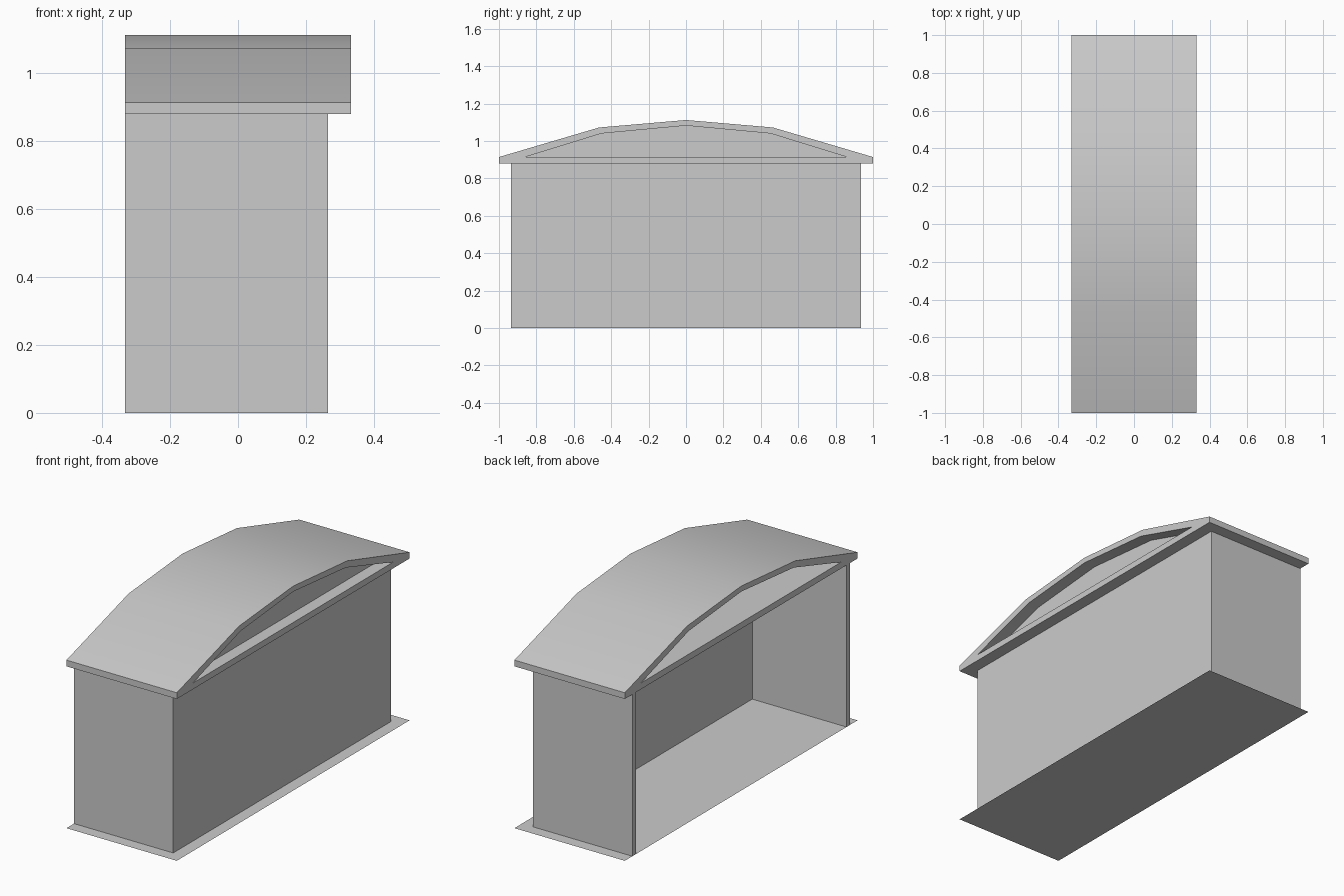
import bpy, bmesh, math

if "Cube" in bpy.data.objects:
    bpy.data.objects.remove(bpy.data.objects["Cube"])

# one flat colour
grey = bpy.data.materials.new("light grey")
grey.diffuse_color = (0.6, 0.6, 0.6, 1)
grey.use_nodes = True
grey.node_tree.nodes["Principled BSDF"].inputs["Base Color"].default_value = grey.diffuse_color


def make(name, bm):
    bmesh.ops.recalc_face_normals(bm, faces=bm.faces[:])
    me = bpy.data.meshes.new(name)
    bm.to_mesh(me)
    bm.free()
    me.materials.append(grey)
    ob = bpy.data.objects.new(name, me)
    bpy.context.collection.objects.link(ob)
    return ob


def extrude_x(name, pts, polys, x0, x1):
    """Extrude faces drawn in the y-z plane from x0 to x1."""
    bm = bmesh.new()
    vs = [bm.verts.new((x0, y, z)) for y, z in pts]
    faces = [bm.faces.new([vs[i] for i in p]) for p in polys]
    bmesh.ops.recalc_face_normals(bm, faces=faces)
    new = bmesh.ops.extrude_face_region(bm, geom=faces, use_keep_orig=True)["geom"]
    bmesh.ops.translate(bm, vec=(x1 - x0, 0, 0),
                        verts=[g for g in new if isinstance(g, bmesh.types.BMVert)])
    return make(name, bm)


def box(name, x0, x1, y0, y1, z0, z1):
    pts = [(y0, z0), (y1, z0), (y1, z1), (y0, z1)]
    return extrude_x(name, pts, [(0, 1, 2, 3)], x0, x1)


X, BACK, SIDE, EAVE, T = 0.332, 0.265, 0.935, 0.88, 0.03

# ground sheet
bm = bmesh.new()
bm.faces.new([bm.verts.new((x, y, 0)) for x, y in ((-X, -1), (X, -1), (X, 1), (-X, 1))])
make("floor", bm)

# three walls, open towards -x
box("long_wall", BACK - T, BACK, -SIDE, SIDE, 0, EAVE)
for s, name in ((-1, "front_end_wall"), (1, "back_end_wall")):
    y0, y1 = sorted((s * SIDE, s * (SIDE - T)))
    box(name, -X, BACK - T, y0, y1, 0, EAVE)

# hollow arched roof: arch band on top of a flat slab
outer = [(-1, 0.914), (-0.465, 1.072), (0, 1.112), (0.465, 1.072), (1, 0.914)]
inner = [(-0.86, 0.914), (-0.452, 1.04), (0, 1.082), (0.452, 1.04), (0.86, 0.914)]
pts = outer + inner + [(-1, EAVE), (1, EAVE)]
polys = [(i, i + 1, i + 6, i + 5) for i in range(4)] + [(10, 11, 4, 9, 5, 0)]
roof = extrude_x("arched_roof", pts, polys, -X, X)
bpy.context.view_layer.objects.active = roof
roof.select_set(True)
bpy.ops.object.shade_smooth_by_angle(angle=math.radians(25))

# recessed gable panel, in line with the long wall
extrude_x("gable_panel", inner, [(0, 1, 2, 3, 4)], BACK - 0.01, BACK)
